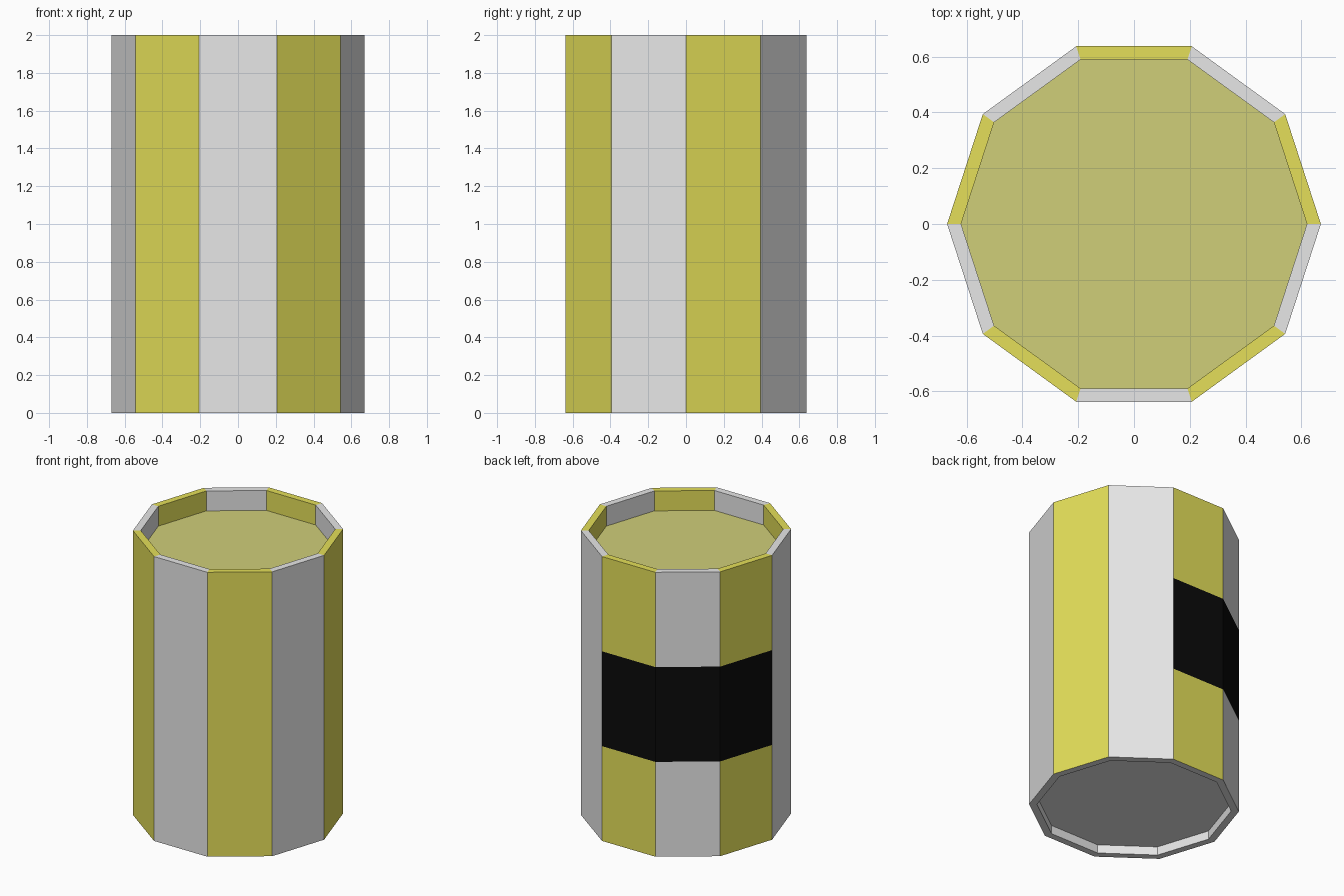
import bpy
import bmesh
from math import cos, sin, pi

SIDES = 10
OUTER, INNER, HEIGHT = 0.67, 0.62, 2.0
LID_Z, BASE_Z = 1.86, 0.06
BAND_LOW, BAND_HIGH = HEIGHT / 3, HEIGHT * 2 / 3

cube = bpy.data.objects.get("Cube")
if cube:
    bpy.data.objects.remove(cube, do_unlink=True)


def make_material(name, rgb):
    mat = bpy.data.materials.new(name)
    mat.use_nodes = True
    color = (*rgb, 1.0)
    mat.diffuse_color = color
    mat.node_tree.nodes["Principled BSDF"].inputs["Base Color"].default_value = color
    return mat


grey = make_material("light grey", (0.8, 0.8, 0.8))
yellow = make_material("yellow", (0.78, 0.74, 0.10))
black = make_material("black", (0.003, 0.003, 0.003))
khaki = make_material("pale khaki", (0.63, 0.62, 0.19))


def ring(bm, radius, z):
    angles = [2 * pi * i / SIDES for i in range(SIDES)]
    return [bm.verts.new((radius * cos(a), radius * sin(a), z)) for a in angles]


def finish(bm, name, materials):
    mesh = bpy.data.meshes.new(name)
    bm.to_mesh(mesh)
    bm.free()
    for mat in materials:
        mesh.materials.append(mat)
    obj = bpy.data.objects.new(name, mesh)
    bpy.context.collection.objects.link(obj)


# Barrel wall: a revolved profile with alternating staves and a rear band
profile = [(INNER, BASE_Z), (INNER, 0), (OUTER, 0), (OUTER, BAND_LOW),
           (OUTER, BAND_HIGH), (OUTER, HEIGHT), (INNER, HEIGHT), (INNER, LID_Z)]
bm = bmesh.new()
rings = [ring(bm, r, z) for r, z in profile]
for low, high in zip(rings, rings[1:]):
    for i in range(SIDES):
        j = (i + 1) % SIDES
        face = bm.faces.new((low[i], low[j], high[j], high[i]))
        top = max(v.co.z for v in face.verts)
        bottom = min(v.co.z for v in face.verts)
        if top <= BASE_Z:
            face.material_index = 0  # underside rim
        elif i in (2, 3, 4) and bottom > 0.1 and top < HEIGHT - 0.1:
            face.material_index = 2  # rear band
        else:
            face.material_index = 1 - i % 2
finish(bm, "barrel_wall", [grey, yellow, black])

# Recessed end discs
for name, z, mat, up in (("barrel_lid", LID_Z, khaki, True),
                         ("barrel_base", BASE_Z, grey, False)):
    bm = bmesh.new()
    verts = ring(bm, INNER, z)
    bm.faces.new(verts if up else verts[::-1])
    finish(bm, name, [mat])
